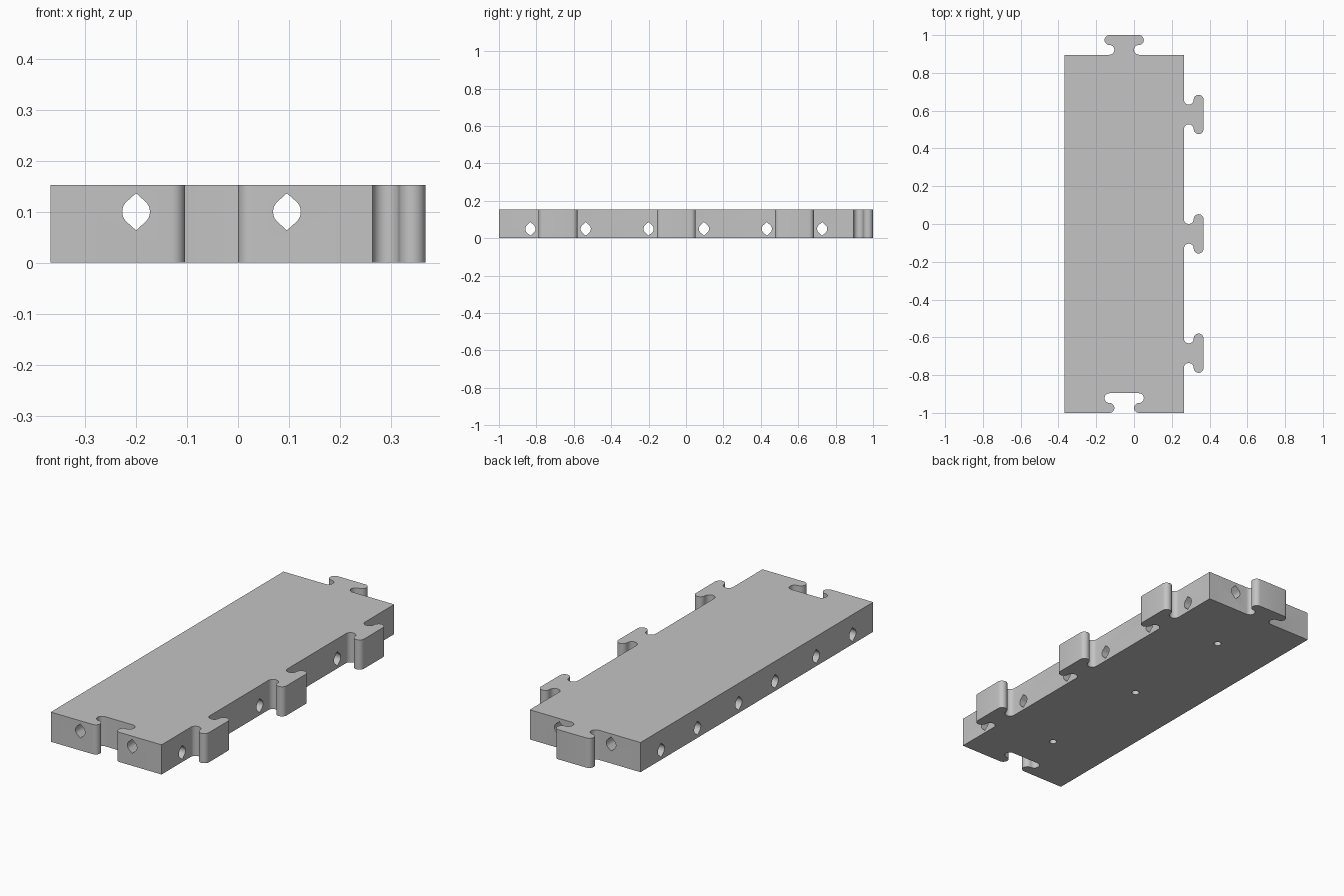
import bpy, bmesh, math
from mathutils import Vector

if "Cube" in bpy.data.objects:
    bpy.data.objects.remove(bpy.data.objects["Cube"])

W = 0.632              # width of one square module; the plate is three long
D = 0.104              # connector depth
R = D / 4              # connector corner radius
H = 0.153              # plate thickness
X0 = -(W + D) / 2      # left edge
X1 = X0 + W            # right edge
Y1 = -1 + 3 * W        # back edge
CX = (X0 + X1) / 2
ROWS = [-1 + W * (i + 0.5) for i in range(3)]

grey = bpy.data.materials.new("light_grey")
grey.use_nodes = True
colour = (0.55, 0.55, 0.55, 1)
grey.diffuse_color = colour
grey.node_tree.nodes["Principled BSDF"].inputs["Base Color"].default_value = colour


def prism(name, points, direction):
    """Solid made by sweeping a flat outline along a direction."""
    bm = bmesh.new()
    face = bm.faces.new([bm.verts.new(p) for p in points])
    swept = bmesh.ops.extrude_face_region(bm, geom=[face])["geom"]
    verts = [g for g in swept if isinstance(g, bmesh.types.BMVert)]
    bmesh.ops.translate(bm, verts=verts, vec=direction)
    bmesh.ops.recalc_face_normals(bm, faces=bm.faces)
    mesh = bpy.data.meshes.new(name)
    bm.to_mesh(mesh)
    bm.free()
    mesh.materials.append(grey)
    obj = bpy.data.objects.new(name, mesh)
    bpy.context.collection.objects.link(obj)
    return obj


def connector(steps=12):
    """Puzzle connector outline: u runs along the edge, v away from it."""
    a = 3 * R
    half = []
    for i in range(steps + 1):       # concave neck
        t = math.pi * (i / steps - 0.5)
        half.append((-a + R * math.cos(t), R + R * math.sin(t)))
    for i in range(1, steps + 1):    # rounded head
        t = -math.pi * (i / steps + 0.5)
        half.append((-a + R * math.cos(t), 3 * R + R * math.sin(t)))
    return half + [(-u, v) for u, v in reversed(half)]


def hole_outline(r, tip, steps=8):
    """Round hole with a point at top and bottom."""
    side = [(r * math.cos(t), r * math.sin(t))
            for t in (math.pi / 2 * (i / steps - 0.5) for i in range(steps + 1))]
    return side + [(0, tip)] + [(-u, -v) for u, v in side] + [(0, -tip)]


# Plate outline: slot in front, three tabs on the right, one tab at the back
shape = connector()
outline = [(X0, -1)] + [(CX + u, -1 + v) for u, v in shape] + [(X1, -1)]
for row in ROWS:
    outline += [(X1 + v, row + u) for u, v in shape]
outline += [(X1, Y1)] + [(CX + u, Y1 + v) for u, v in reversed(shape)] + [(X0, Y1)]
plate = prism("connector_plate", [(x, y, 0) for x, y in outline], Vector((0, 0, H)))

# Cutters: lengthwise holes, crosswise holes, blind holes underneath
cutters = []
drill = hole_outline(0.0272, 0.0365)
for s in (-0.148, 0.148):
    cutters.append(prism("long_hole_cutter",
                         [(CX + s + u, -1.2, 0.1 + v) for u, v in drill], Vector((0, 2.4, 0))))
    for row in ROWS:
        cutters.append(prism("cross_hole_cutter",
                             [(-0.6, row + s + u, 0.05 + v) for u, v in drill], Vector((1.2, 0, 0))))
for row in ROWS:
    ring = [(0.018 * math.cos(t), 0.018 * math.sin(t))
            for t in (math.tau * i / 24 for i in range(24))]
    cutters.append(prism("underside_hole_cutter",
                         [(CX + u, row + v, -0.05) for u, v in ring], Vector((0, 0, 0.13))))

bpy.ops.object.select_all(action='DESELECT')
bpy.context.view_layer.objects.active = plate
plate.select_set(True)
for cutter in cutters:
    cutter.hide_render = True
    mod = plate.modifiers.new("hole", 'BOOLEAN')
    mod.operation = 'DIFFERENCE'
    mod.solver = 'EXACT'
    mod.object = cutter
    bpy.ops.object.modifier_apply(modifier=mod.name)
    bpy.data.objects.remove(cutter)

bpy.ops.object.shade_smooth_by_angle(angle=math.radians(30))
